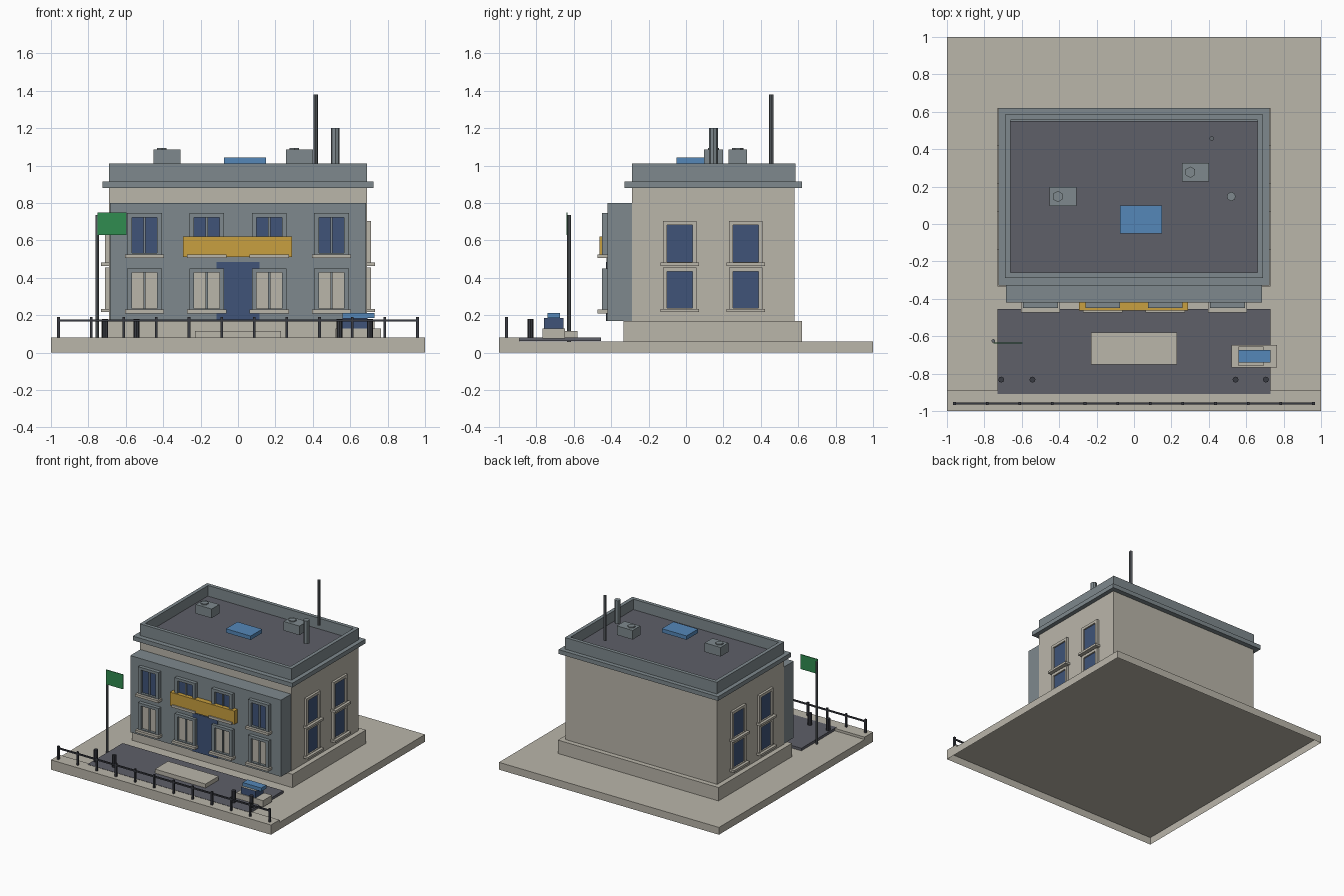
import bpy
import bmesh
from mathutils import Vector

if "Cube" in bpy.data.objects:
    bpy.data.objects.remove(bpy.data.objects["Cube"])


def material(name, r, g, b):
    m = bpy.data.materials.new(name)
    m.use_nodes = True
    m.diffuse_color = (r, g, b, 1)
    m.node_tree.nodes["Principled BSDF"].inputs["Base Color"].default_value = (r, g, b, 1)
    return m


STONE = material("stone beige", 0.49, 0.465, 0.40)
GREY = material("slate grey", 0.21, 0.25, 0.268)
DARK = material("asphalt", 0.112, 0.115, 0.14)
NAVY = material("navy glass", 0.05, 0.088, 0.19)
BLUE = material("bright blue", 0.09, 0.245, 0.48)
GOLD = material("gold", 0.58, 0.35, 0.05)
GREEN = material("flag green", 0.03, 0.265, 0.08)
IRON = material("dark iron", 0.04, 0.043, 0.054)
METAL = material("pole metal", 0.13, 0.145, 0.16)


def finish(name, bm, *mats):
    me = bpy.data.meshes.new(name)
    bm.to_mesh(me)
    bm.free()
    ob = bpy.data.objects.new(name, me)
    for m in mats:
        me.materials.append(m)
    bpy.context.collection.objects.link(ob)
    return ob


def add_box(bm, x, y, z):
    """Add a box given its (low, high) range on each axis."""
    lo, hi = Vector((x[0], y[0], z[0])), Vector((x[1], y[1], z[1]))
    verts = bmesh.ops.create_cube(bm, size=1)["verts"]
    for v in verts:
        v.co = (lo + hi) / 2 + v.co * (hi - lo)


def box(name, mat, x, y, z):
    bm = bmesh.new()
    add_box(bm, x, y, z)
    return finish(name, bm, mat)


def post(name, mat, x, y, z, radius, sides=8):
    bm = bmesh.new()
    verts = bmesh.ops.create_cone(bm, cap_ends=True, segments=sides, radius1=radius,
                                  radius2=radius, depth=z[1] - z[0])["verts"]
    bmesh.ops.translate(bm, verts=verts, vec=(x, y, (z[0] + z[1]) / 2))
    return finish(name, bm, mat)


def around(c, half):
    return (c - half, c + half)


def mirrored(pair):
    return (-pair[1], -pair[0])


# Ground: a slab open underneath, a front kerb and a paved forecourt
bm = bmesh.new()
add_box(bm, (-1, 1), (-1, 1), (0, 0.06))
bottom = [f for f in bm.faces if f.normal.z < -0.5]
bmesh.ops.delete(bm, geom=bottom, context='FACES_ONLY')
finish("ground_slab", bm, STONE)
box("front_kerb", STONE, (-1, 1), (-1, -0.89), (0.06, 0.08))
box("forecourt", DARK, (-0.73, 0.73), (-0.91, -0.455), (0.061, 0.082))
box("entrance_step", STONE, (-0.23, 0.23), (-0.75, -0.58), (0.07, 0.115))

# Building masses
box("plinth", STONE, (-0.73, 0.73), (-0.335, 0.62), (0.06, 0.17))
box("main_walls", STONE, (-0.69, 0.69), (-0.29, 0.58), (0.17, 0.88))
box("front_facade", GREY, (-0.685, 0.685), (-0.42, -0.29), (0.17, 0.80))
box("cornice", GREY, (-0.725, 0.725), (-0.33, 0.62), (0.88, 0.915))
box("roof_deck", DARK, (-0.66, 0.66), (-0.26, 0.55), (0.90, 0.925))

# Parapet: a block whose inside is inset and opened
bm = bmesh.new()
add_box(bm, (-0.69, 0.69), (-0.29, 0.585), (0.915, 1.01))
top = [f for f in bm.faces if f.normal.z > 0.5]
bmesh.ops.inset_region(bm, faces=top, thickness=0.042)
well = bmesh.ops.extrude_face_region(bm, geom=top)
bmesh.ops.translate(bm, verts=[v for v in well["geom"] if isinstance(v, bmesh.types.BMVert)],
                    vec=(0, 0, -0.09))
bmesh.ops.delete(bm, geom=[f for f in bm.faces if abs(f.normal.z) > 0.9
                           and 0.91 < f.calc_center_median().z < 0.93], context='FACES_ONLY')
bmesh.ops.delete(bm, geom=[f for f in top if f.is_valid], context='FACES_ONLY')
finish("parapet", bm, GREY)


# Front windows: pane, frame ring with mullion, and a sill
def front_window(name, x, z, pane):
    box(name + "_pane", pane, around(x, 0.07), (-0.43, -0.42), (z + 0.02, z + 0.215))
    bm = bmesh.new()
    depth = (-0.45, -0.42)
    for s in (-1, 1):
        add_box(bm, around(x + s * 0.08, 0.013), depth, (z, z + 0.235))
    for low in (z, z + 0.213):
        add_box(bm, around(x, 0.067), depth, (low, low + 0.022))
    add_box(bm, around(x, 0.006), (-0.44, -0.42), (z + 0.022, z + 0.213))
    finish(name + "_frame", bm, GREY)
    box(name + "_sill", STONE, around(x, 0.105), (-0.472, -0.42), (z - 0.005, z + 0.015))


for i, x in enumerate((-0.5, -0.167, 0.167, 0.5)):
    front_window(f"upper_window_{i}", x, 0.51, NAVY)
    front_window(f"lower_window_{i}", x, 0.215, STONE)

# Door and sign board
box("door_surround", GREY, (-0.137, 0.137), (-0.424, -0.42), (0.17, 0.505))
box("door", NAVY, (-0.115, 0.115), (-0.428, -0.42), (0.17, 0.485))
box("sign_board", GOLD, (-0.295, 0.29), (-0.462, -0.42), (0.51, 0.62))


# Side windows, mirrored to both flanks
def side_window(name, y, z, flip):
    def span(a, b):
        return mirrored((a, b)) if flip else (a, b)
    bm = bmesh.new()
    for s in (-1, 1):
        add_box(bm, span(0.69, 0.71), around(y + s * 0.079, 0.011), (z, z + 0.24))
    for low in (z, z + 0.218):
        add_box(bm, span(0.69, 0.71), around(y, 0.068), (low, low + 0.022))
    finish(name + "_frame", bm, STONE)
    box(name + "_pane", NAVY, span(0.69, 0.698), around(y, 0.069), (z + 0.02, z + 0.22))
    box(name + "_sill", STONE, span(0.69, 0.733), around(y, 0.103), (z + 0.0, z + 0.018))


for flip, side in ((False, "left"), (True, "right")):
    for j, y in enumerate((-0.033, 0.32)):
        side_window(f"{side}_upper_window_{j}", y, 0.463, flip)
        side_window(f"{side}_lower_window_{j}", y, 0.216, flip)

# Roof equipment
for i, (x, y) in enumerate(((-0.38, 0.147), (0.328, 0.277))):
    box(f"vent_unit_{i}", GREY, around(x, 0.072), around(y, 0.05), (1.01, 1.085))
    post(f"vent_cap_{i}", GREY, x - 0.027, y, (1.085, 1.095), 0.03, 6)
box("skylight", BLUE, (-0.075, 0.15), (-0.05, 0.1), (1.01, 1.042))
post("chimney", GREY, 0.52, 0.147, (1.01, 1.2), 0.024)
post("antenna", METAL, 0.415, 0.457, (1.01, 1.38), 0.012)

# Flag
post("flagpole", METAL, -0.752, -0.625, (0.06, 0.735), 0.01)
box("flag", GREEN, (-0.75, -0.597), (-0.64, -0.634), (0.63, 0.75))

# Fence along the kerb
bm = bmesh.new()
for i in range(12):
    add_box(bm, around(-0.96 + i * 0.1745, 0.007), around(-0.96, 0.007), (0.08, 0.19))
add_box(bm, (-0.965, 0.965), around(-0.96, 0.005), (0.166, 0.178))
finish("front_fence", bm, IRON)

# Bollards
for i, x in enumerate((-0.71, -0.543, 0.543, 0.705)):
    post(f"bollard_{i}", IRON, x, -0.832, (0.07, 0.18), 0.016)

# Parked car: glass cabin sides with a body-coloured top, and a roof light bar
box("car_body", STONE, (0.52, 0.765), (-0.767, -0.648), (0.075, 0.128))
cabin = box("car_cabin", NAVY, (0.56, 0.692), (-0.76, -0.656), (0.128, 0.184))
cabin.data.materials.append(STONE)
for p in cabin.data.polygons:
    p.material_index = 1 if p.normal.z > 0.5 else 0
box("car_roof_bar", BLUE, (0.56, 0.73), (-0.74, -0.675), (0.184, 0.212))
